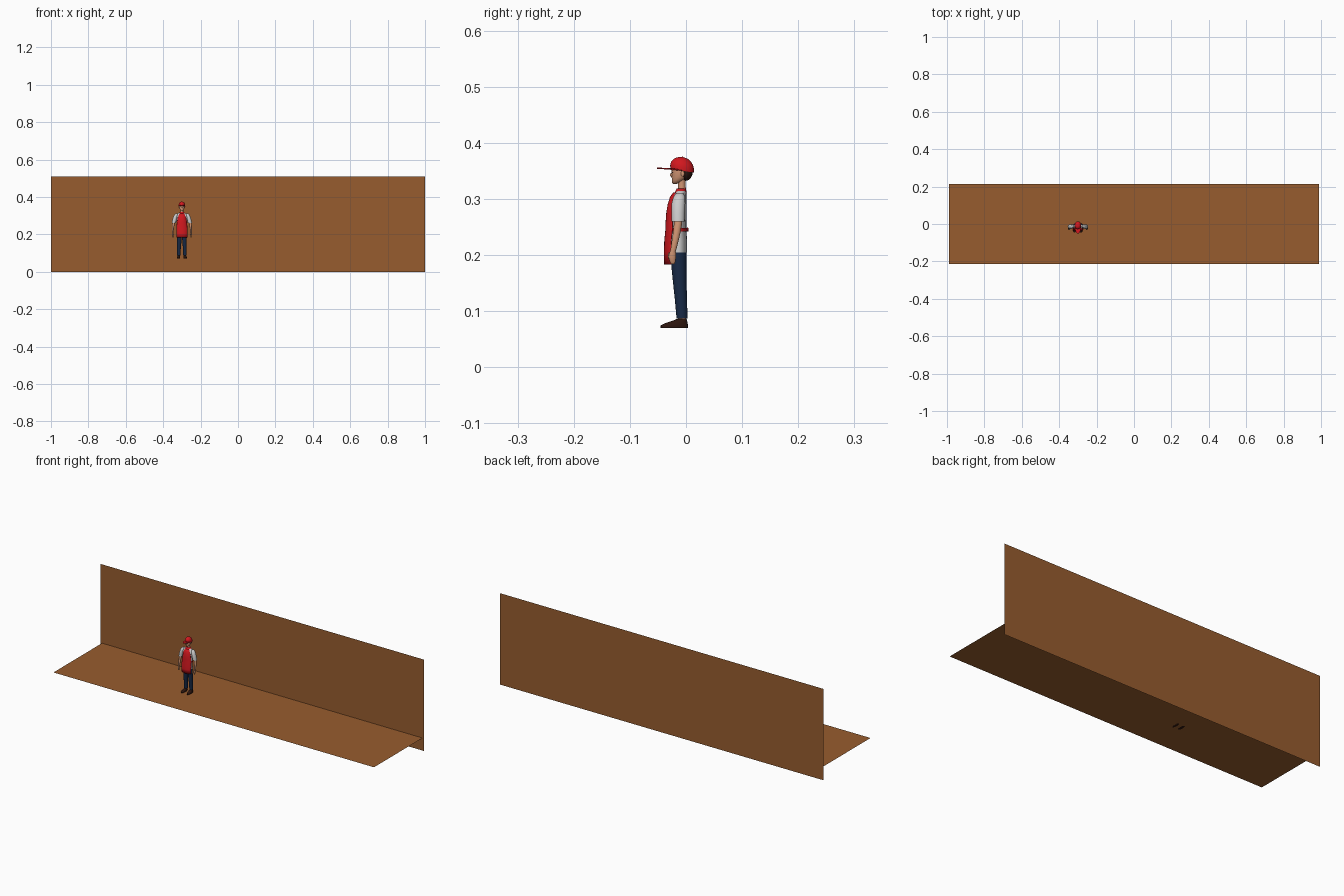
import bpy, bmesh
from math import sin, cos, pi

PX = -0.30  # figure centre line


def material(name, r, g, b):
    m = bpy.data.materials.new(name)
    m.diffuse_color = [(c / 255) ** 2.2 for c in (r, g, b)] + [1]
    return m


BROWN = material("brown", 150, 93, 50)
RED = material("red", 208, 30, 36)
WHITE = material("shirt", 205, 205, 203)
SKIN = material("skin", 208, 148, 115)
NAVY = material("navy", 30, 46, 72)
DARK = material("dark_brown", 48, 28, 22)


def finish(name, bm, mat, mirror=False, thick=0, x=PX, smooth=True):
    bmesh.ops.recalc_face_normals(bm, faces=bm.faces)
    me = bpy.data.meshes.new(name)
    bm.to_mesh(me)
    bm.free()
    ob = bpy.data.objects.new(name, me)
    bpy.context.collection.objects.link(ob)
    ob.location.x = x
    me.materials.append(mat)
    if smooth:
        for o in bpy.context.selected_objects:
            o.select_set(False)
        ob.select_set(True)
        bpy.context.view_layer.objects.active = ob
        bpy.ops.object.shade_smooth_by_angle(angle=0.8)
    if thick:
        s = ob.modifiers.new("thickness", 'SOLIDIFY')
        s.thickness = thick
        s.offset = 0
    if mirror:
        ob.modifiers.new("mirror", 'MIRROR')
    return ob


def loft(name, rings, mat, mirror=False, n=20, tilt=0):
    """Stack of ellipses (x, y, z, rx, ry); tilt slopes each ring up to the front."""
    bm = bmesh.new()
    loops = []
    for x, y, z, rx, ry in rings:
        loops.append([bm.verts.new((x + rx * cos(2 * pi * i / n), y + ry * sin(2 * pi * i / n),
                                    z - tilt * ry * sin(2 * pi * i / n))) for i in range(n)])
    for a, b in zip(loops, loops[1:]):
        for i in range(n):
            bm.faces.new((a[i], a[(i + 1) % n], b[(i + 1) % n], b[i]))
    bm.faces.new(loops[0])
    bm.faces.new(loops[-1])
    return finish(name, bm, mat, mirror)


def ball(name, c, r, mat, mirror=False):
    bm = bmesh.new()
    bmesh.ops.create_uvsphere(bm, u_segments=16, v_segments=10, radius=1)
    for v in bm.verts:
        v.co = [c[k] + r[k] * v.co[k] for k in range(3)]
    return finish(name, bm, mat, mirror)


def sheet(name, rows, fn, cols, mat, thick):
    """Open surface sampled from fn(row, u) with u running -1..1."""
    bm = bmesh.new()
    g = [[bm.verts.new(fn(r, -1 + 2 * j / cols)) for j in range(cols + 1)] for r in rows]
    for a, b in zip(g, g[1:]):
        for j in range(cols):
            bm.faces.new((a[j], a[j + 1], b[j + 1], b[j]))
    return finish(name, bm, mat, thick=thick)


def plane(name, corners):
    bm = bmesh.new()
    bm.faces.new([bm.verts.new(c) for c in corners])
    finish(name, bm, BROWN, x=0, smooth=False)


# backdrop wall and floor
plane("back_wall", [(-1, .214, 0), (1, .214, 0), (1, .214, .51), (-1, .214, .51)])
plane("floor", [(-.99, -.214, .07), (.99, -.214, .07), (.99, .214, .07), (-.99, .214, .07)])

# shoes, ankles and trousers
loft("shoe", [(.018, -.021, .070, .0085, .024), (.018, -.021, .074, .009, .025),
              (.0175, -.018, .078, .0085, .021), (.017, -.011, .083, .0075, .013),
              (.016, -.008, .086, .006, .009)], DARK, True)
loft("ankle", [(.016, -.007, .083, .006, .007), (.016, -.007, .095, .006, .007)], SKIN, True)
loft("trouser_leg", [(.016, -.007, .087, .0095, .0098), (.016, -.009, .12, .0098, .0108),
                     (.0145, -.011, .15, .011, .012), (.0135, -.0125, .18, .0125, .0135),
                     (.0125, -.0135, .205, .0135, .0145)], NAVY, True)
loft("trouser_hips", [(0, -.0135, .183, .018, .012), (0, -.0135, .193, .0255, .0142),
                      (0, -.0135, .215, .026, .0145)], NAVY)

# shirt body and collar area
loft("shirt", [(0, -.013, .205, .028, .0152), (0, -.013, .225, .0275, .015),
               (0, -.014, .245, .026, .0145), (0, -.0145, .27, .028, .0155),
               (0, -.0135, .29, .0305, .0145), (0, -.0115, .305, .029, .012),
               (0, -.0095, .312, .022, .010), (0, -.0085, .317, .011, .008)], WHITE)

# arms
loft("sleeve", [(.043, -.014, .26, .0115, .0118), (.0405, -.014, .275, .0112, .0122),
                (.036, -.0135, .292, .0108, .0122), (.0315, -.012, .304, .0095, .0105),
                (.028, -.011, .311, .006, .006)], WHITE, True, 16)
loft("forearm", [(.049, -.0235, .205, .0042, .005), (.049, -.020, .222, .0052, .006),
                 (.0475, -.0165, .24, .006, .0068), (.045, -.014, .258, .0068, .0075),
                 (.043, -.014, .268, .007, .0075)], SKIN, True, 14)
loft("hand", [(.048, -.0235, .184, .002, .003), (.0485, -.024, .189, .0035, .0055),
              (.049, -.0245, .198, .004, .0068), (.049, -.0238, .204, .0042, .006),
              (.049, -.0235, .208, .004, .0048)], SKIN, True, 14)
ball("thumb", (.0455, -.030, .199), (.0022, .0025, .006), SKIN, True)

# apron: rows are (z, half width, front y)
ROWS = [(.183, .029, -.0385), (.205, .0295, -.0385), (.225, .0295, -.038), (.245, .0285, -.036),
        (.26, .0265, -.0355), (.275, .0245, -.0345), (.29, .0215, -.032), (.303, .018, -.028),
        (.311, .0155, -.0225)]
sheet("apron", ROWS, lambda r, u: (r[1] * sin(u * 1.2) / sin(1.2),
      r[2] + .0185 * (1 - cos(u * 1.2)) * (1 if r[0] < .28 else .8), r[0]), 16, RED, .0015)
loft("apron_waist_tie", [(0, -.015, .2425, .0292, .0172), (0, -.015, .2485, .0292, .0172)], RED)
loft("apron_neck_strap", [(0, -.0105, .309, .0215, .0115), (0, -.009, .3145, .0165, .0095),
                          (0, -.008, .319, .0105, .0082)], RED)
ball("apron_bow", (.006, .003, .2455), (.006, .0018, .0038), RED, True)

# neck and head
loft("neck", [(0, -.0075, .312, .0085, .0075), (0, -.0075, .325, .0075, .0068),
              (0, -.0085, .342, .008, .0075)], SKIN)
loft("head", [(0, -.0195, .327, .003, .003), (0, -.018, .3285, .0065, .0065),
              (0, -.0145, .333, .0105, .0105), (0, -.011, .339, .013, .0145),
              (0, -.009, .347, .0145, .0168), (0, -.0075, .356, .015, .0175),
              (0, -.007, .366, .012, .014)], SKIN)
ball("nose", (0, -.0255, .343), (.0022, .0032, .0035), SKIN)
ball("eye", (.0055, -.0232, .3475), (.002, .0014, .0012), DARK, True)
ball("ear", (.015, -.006, .345), (.0018, .0032, .005), SKIN, True)
ball("hair", (0, -.0005, .349), (.0152, .0125, .0165), DARK)

# cap
loft("cap_crown", [(0, -.007, .3505, .0172, .0208), (0, -.007, .357, .0174, .0212),
                   (0, -.007, .363, .0162, .0198), (0, -.0065, .369, .0128, .0155),
                   (0, -.006, .3725, .0085, .0105), (0, -.006, .3745, .003, .004)],
     RED, n=24, tilt=.16)
sheet("cap_brim", [0, .35, .7, .9, 1], lambda t, u: (.017 * sin(u * pi / 2),
      -.007 - cos(u * pi / 2) * (.0195 + .0255 * t),
      .354 - .0035 * u * u + .001 * t), 16, RED, .0022)
ball("cap_button", (0, -.006, .3745), (.0018, .0018, .001), RED)
